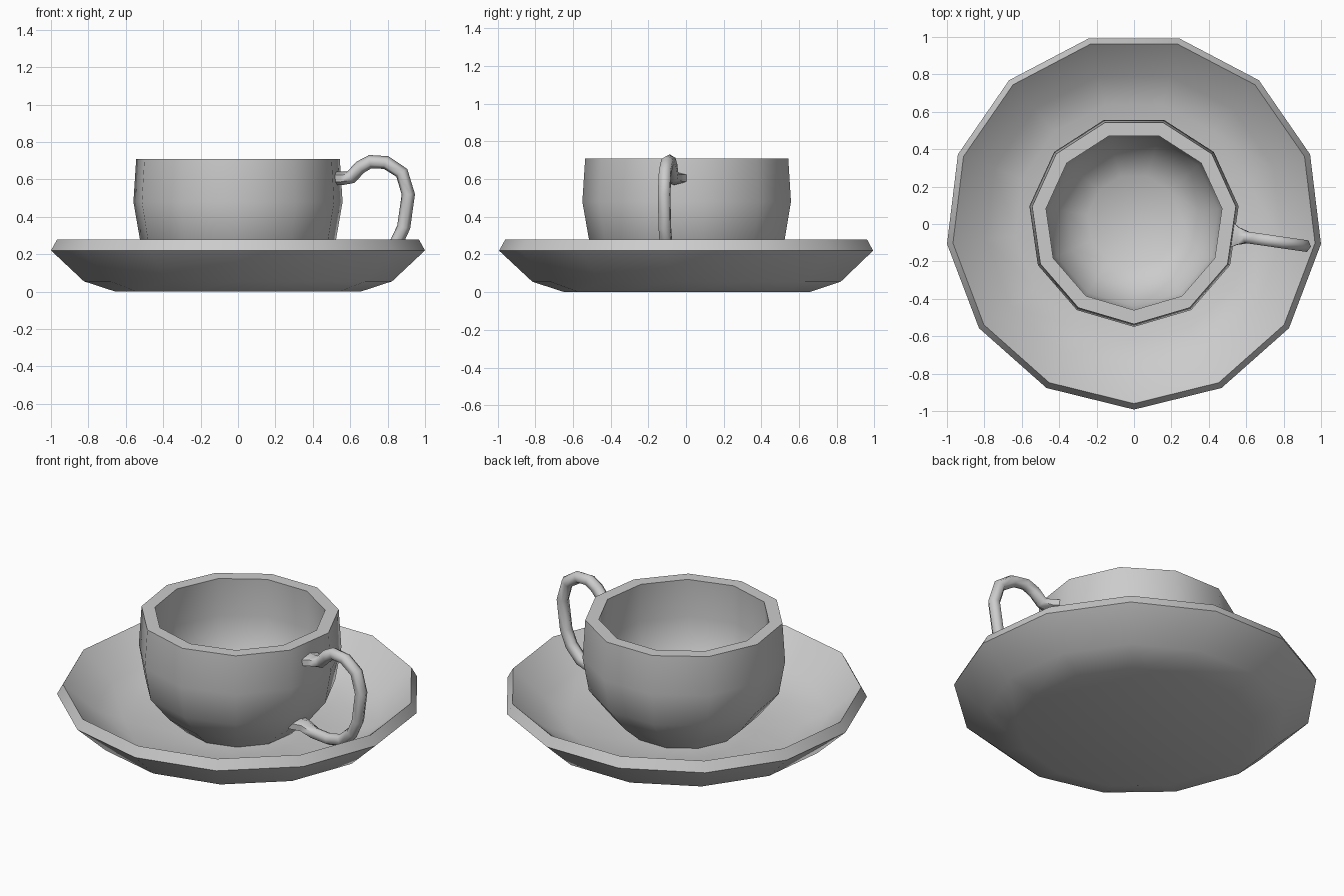
import bpy
import bmesh
from math import cos, sin, pi, radians
from mathutils import Vector

if "Cube" in bpy.data.objects:
    bpy.data.objects.remove(bpy.data.objects["Cube"])

CY = 0.015  # the odd-sided rings sit slightly behind the bounding-box centre


def finish(bm, name, angle):
    bmesh.ops.recalc_face_normals(bm, faces=bm.faces)
    mesh = bpy.data.meshes.new(name)
    bm.to_mesh(mesh)
    bm.free()
    obj = bpy.data.objects.new(name, mesh)
    bpy.context.collection.objects.link(obj)
    bpy.ops.object.select_all(action='DESELECT')
    obj.select_set(True)
    bpy.context.view_layer.objects.active = obj
    bpy.ops.object.shade_smooth_by_angle(angle=radians(angle))
    return obj


def skin(rings):
    """Join rings of points into a closed, capped surface."""
    bm = bmesh.new()
    loops = [[bm.verts.new(p) for p in ring] for ring in rings]
    n = len(loops[0])
    for a, b in zip(loops, loops[1:]):
        for i in range(n):
            j = (i + 1) % n
            bm.faces.new((a[i], a[j], b[j], b[i]))
    bm.faces.new(loops[0])
    bm.faces.new(loops[-1])
    return bm


def lathe(name, profile, sides):
    """Revolve (radius, z) points, first corner facing the front."""
    rings = []
    for r, z in profile:
        angles = [-pi / 2 + 2 * pi * i / sides for i in range(sides)]
        rings.append([(r * cos(a), CY + r * sin(a), z) for a in angles])
    return finish(skin(rings), name, 40)


# Saucer: underside, rim, then dished top
lathe("saucer", [(0.66, 0), (0.83, 0.055), (1.007, 0.22), (0.975, 0.278),
                 (0.80, 0.125), (0.64, 0.06), (0.33, 0.045)], 13)

# Cup: outer wall up, flat lip, inner wall down
lathe("cup", [(0.31, 0.04), (0.42, 0.14), (0.53, 0.28), (0.565, 0.48),
              (0.55, 0.71), (0.475, 0.71), (0.485, 0.48), (0.455, 0.30),
              (0.36, 0.175), (0.25, 0.105)], 11)

# Handle: six-sided tube in a vertical plane, flared where it meets the cup
path = [(0.52, 0.605), (0.56, 0.605), (0.61, 0.612), (0.66, 0.665),
        (0.715, 0.695), (0.80, 0.69), (0.885, 0.635), (0.92, 0.52),
        (0.895, 0.345), (0.855, 0.26), (0.78, 0.19), (0.68, 0.165),
        (0.57, 0.165), (0.50, 0.185), (0.395, 0.185)]
widths = {0: 0.085, 1: 0.055, len(path) - 2: 0.045, len(path) - 1: 0.08}
turn = -pi / 22
out = Vector((cos(turn), sin(turn), 0))
side = Vector((-sin(turn), cos(turn), 0))
points = [Vector((0, CY, z)) + out * r for r, z in path]
rings = []
for i, p in enumerate(points):
    before = points[max(i - 1, 0)]
    after = points[min(i + 1, len(points) - 1)]
    normal = (after - before).normalized().cross(side)
    w = widths.get(i, 0.036)
    rings.append([p + normal * 0.036 * cos(k * pi / 3) + side * w * sin(k * pi / 3)
                  for k in range(6)])
finish(skin(rings), "cup_handle", 62)
